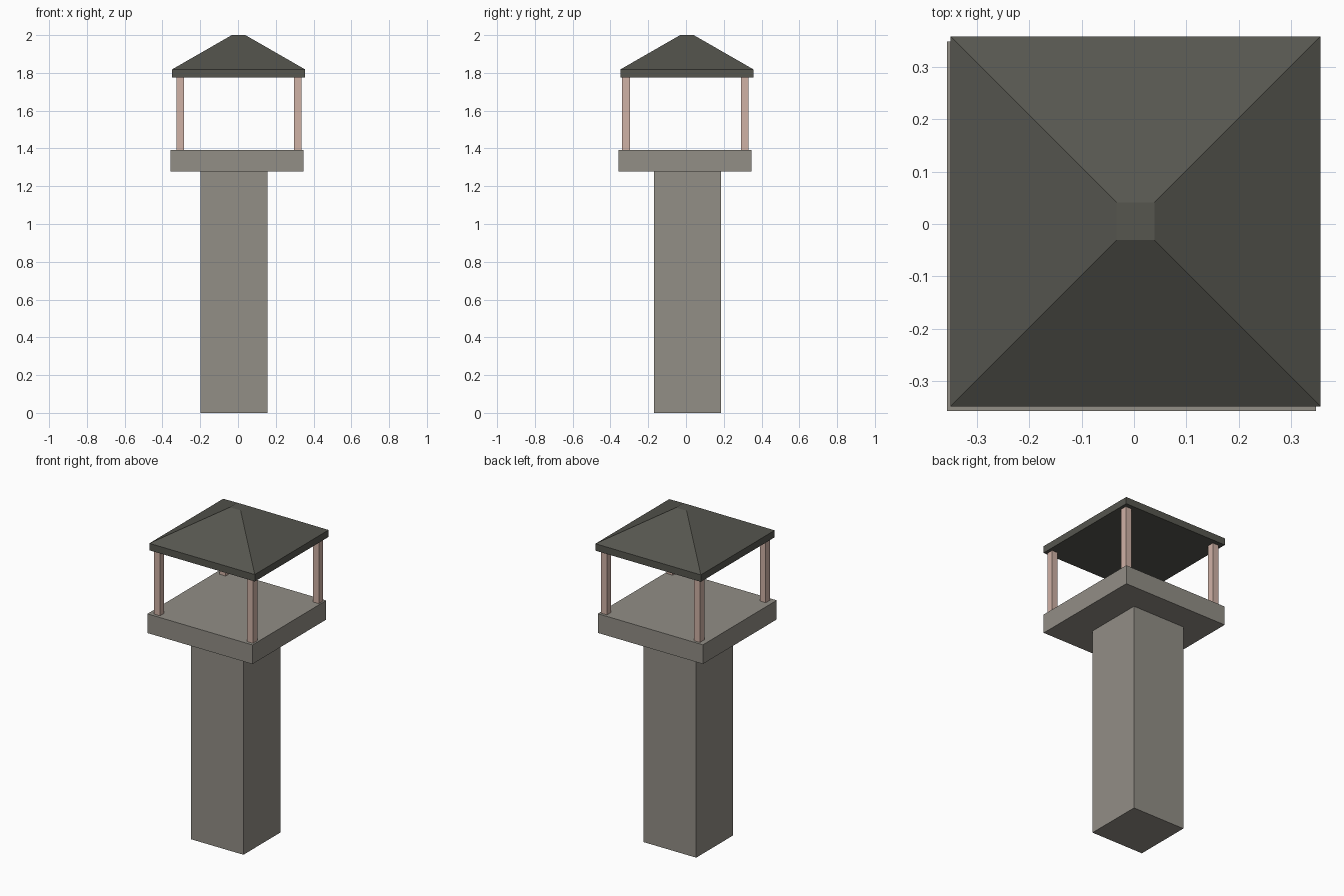
import bpy, bmesh

if "Cube" in bpy.data.objects:
    bpy.data.objects.remove(bpy.data.objects["Cube"])


def material(name, rgb):
    # sRGB 0-255 to linear
    lin = [((c / 255 + 0.055) / 1.055) ** 2.4 for c in rgb]
    m = bpy.data.materials.new(name)
    m.diffuse_color = (*lin, 1)
    m.use_nodes = True
    m.node_tree.nodes["Principled BSDF"].inputs["Base Color"].default_value = m.diffuse_color
    return m


STONE = material("grey_stone", (146, 142, 134))
WOOD = material("pale_pink_wood", (208, 178, 166))
ROOF = material("dark_roof", (86, 86, 79))


def box(name, x, y, z, mat):
    """Box from (min, max) ranges."""
    bm = bmesh.new()
    bmesh.ops.create_cube(bm, size=1)
    for v in bm.verts:
        v.co = [r[0] if c < 0 else r[1] for c, r in zip(v.co, (x, y, z))]
    return finish(name, bm, mat)


def finish(name, bm, mat):
    mesh = bpy.data.meshes.new(name)
    bm.to_mesh(mesh)
    bm.free()
    mesh.materials.append(mat)
    ob = bpy.data.objects.new(name, mesh)
    bpy.context.collection.objects.link(ob)
    return ob


# Shaft and platform, both slightly off centre
box("tower_shaft", (-0.198, 0.155), (-0.169, 0.185), (0, 1.277), STONE)
box("platform", (-0.357, 0.347), (-0.357, 0.348), (1.277, 1.393), STONE)

# Corner posts
for side, x in (("left", (-0.326, -0.286)), ("right", (0.297, 0.337))):
    for end, y in (("front", (-0.338, -0.297)), ("back", (0.291, 0.332))):
        box(f"{end}_{side}_post", x, y, (1.393, 1.776), WOOD)

# Roof: square slab whose top is extruded and tapered to a small flat cap
bm = bmesh.new()
bmesh.ops.create_cube(bm, size=1)
for v in bm.verts:
    v.co = (0.003 + v.co.x * 0.706, 0.005 + v.co.y * 0.706,
            1.776 if v.co.z < 0 else 1.818)
bm.normal_update()
top = max(bm.faces, key=lambda f: f.normal.z)
cap = bmesh.ops.extrude_face_region(bm, geom=[top])
bmesh.ops.delete(bm, geom=[top], context='FACES_ONLY')
for v in (g for g in cap["geom"] if isinstance(g, bmesh.types.BMVert)):
    v.co = (0.003 + (v.co.x - 0.003) * 0.102,
            0.005 + (v.co.y - 0.005) * 0.102, 2.0)
bmesh.ops.recalc_face_normals(bm, faces=bm.faces)
finish("roof", bm, ROOF)
